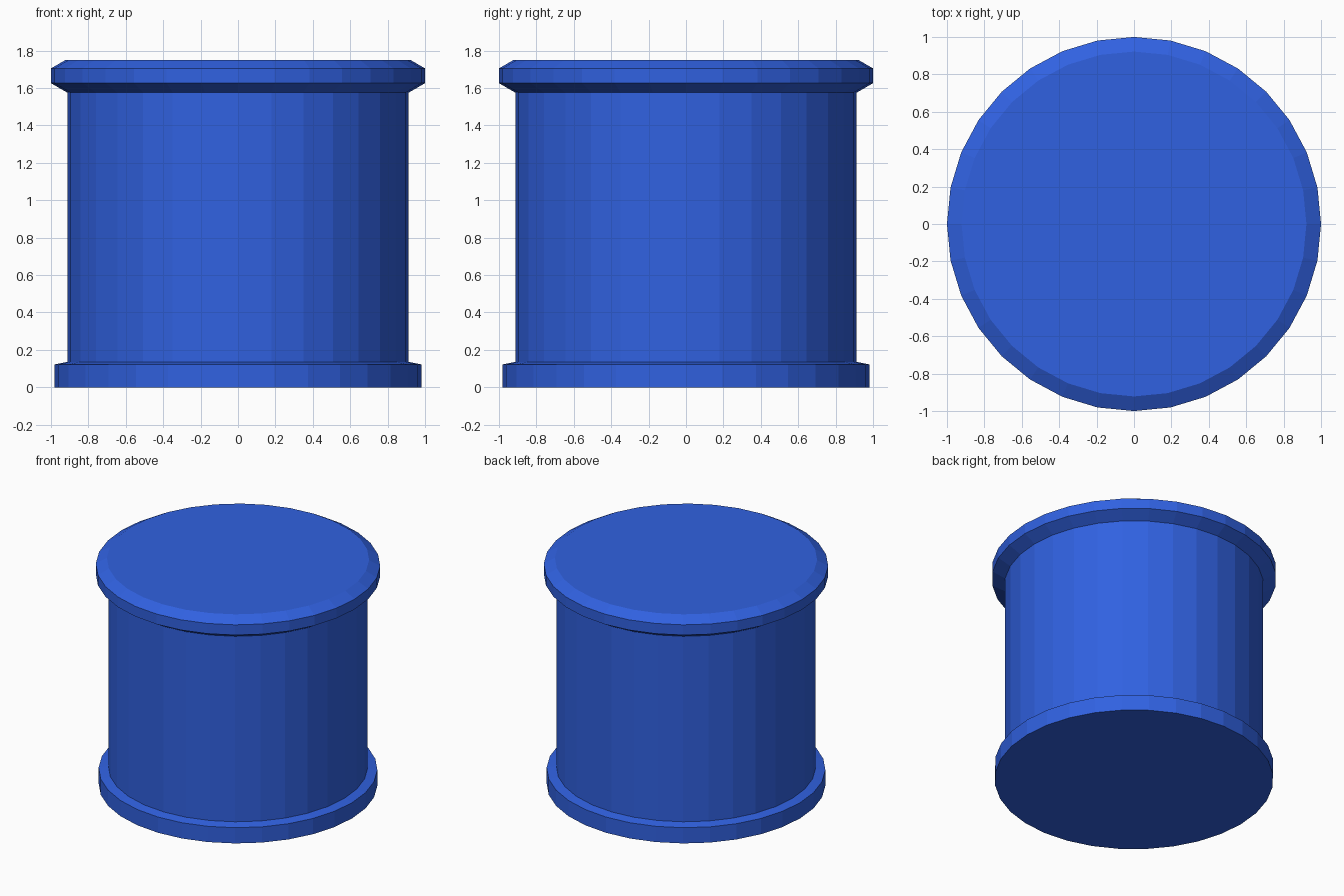
import bpy, bmesh
from math import cos, sin, tau

if "Cube" in bpy.data.objects:
    bpy.data.objects.remove(bpy.data.objects["Cube"])

SIDES = 32

# Outline (radius, height): flat foot, straight body, bevelled rim
PROFILE = [
    (0.98, 0.0), (0.98, 0.122),      # foot
    (0.912, 0.136), (0.912, 1.575),  # body
    (1.0, 1.626), (1.0, 1.705),      # rim
    (0.922, 1.75),                   # top bevel
]


def turned_solid(name, profile, material):
    """Flat-shaded closed solid of revolution about z."""
    bm = bmesh.new()
    rings = [[bm.verts.new((r * cos(tau * i / SIDES), r * sin(tau * i / SIDES), z))
              for i in range(SIDES)] for r, z in profile]
    for low, high in zip(rings, rings[1:]):
        for i in range(SIDES):
            j = (i + 1) % SIDES
            bm.faces.new((low[i], low[j], high[j], high[i]))
    bm.faces.new(rings[0][::-1])
    bm.faces.new(rings[-1])
    mesh = bpy.data.meshes.new(name)
    bm.to_mesh(mesh)
    bm.free()
    mesh.materials.append(material)
    obj = bpy.data.objects.new(name, mesh)
    bpy.context.collection.objects.link(obj)
    return obj


blue = bpy.data.materials.new("blue")
blue.diffuse_color = (0.03, 0.12, 0.75, 1.0)
blue.use_nodes = True
blue.node_tree.nodes["Principled BSDF"].inputs["Base Color"].default_value = blue.diffuse_color

# One-piece drum with foot and rim
turned_solid("rimmed_drum", PROFILE, blue)
